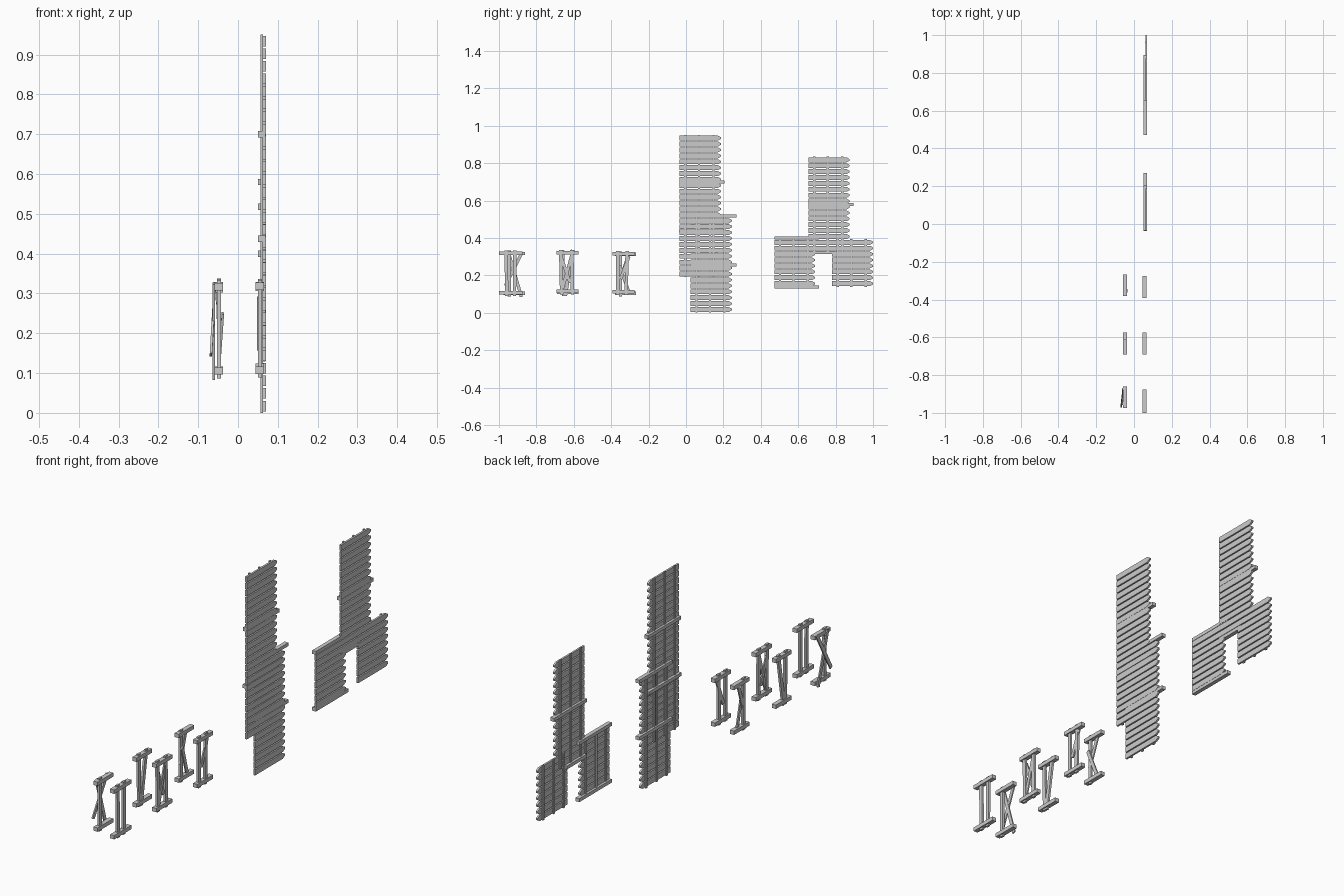
import bpy, bmesh, math
from mathutils import Vector

if "Cube" in bpy.data.objects:
    bpy.data.objects.remove(bpy.data.objects["Cube"])

wood = bpy.data.materials.new("grey_wood")
wood.diffuse_color = (0.6, 0.6, 0.6, 1)
wood.use_nodes = True
wood.node_tree.nodes["Principled BSDF"].inputs["Base Color"].default_value = wood.diffuse_color
GAP = 0.0055


def finish(bm, name):
    bmesh.ops.recalc_face_normals(bm, faces=bm.faces)
    me = bpy.data.meshes.new(name)
    bm.to_mesh(me)
    bm.free()
    me.materials.append(wood)
    ob = bpy.data.objects.new(name, me)
    bpy.context.collection.objects.link(ob)


def prism(bm, x0, x1, outline):
    """Extrude a y-z outline from x0 to x1."""
    a = [bm.verts.new((x0, y, z)) for y, z in outline]
    b = [bm.verts.new((x1, y, z)) for y, z in outline]
    bm.faces.new(a)
    bm.faces.new(b[::-1])
    for i in range(len(a)):
        j = (i + 1) % len(a)
        bm.faces.new((a[i], a[j], b[j], b[i]))


def box(bm, x0, x1, y0, y1, z0, z1):
    prism(bm, x0, x1, [(y0, z0), (y1, z0), (y1, z1), (y0, z1)])


def panel(name, y0, y1, z0, pitch, count, rails=(), extra=()):
    # slats with one pointed end
    bm = bmesh.new()
    for b in [z0 + i * pitch for i in range(count)] + list(extra):
        t = b + pitch - GAP
        prism(bm, 0.061, 0.070, [(y0, b), (y1 - 0.016, b), (y1, b + 0.009),
                                 (y1, t - 0.009), (y1 - 0.016, t), (y0, t)])
    finish(bm, name + "_slats")
    # upright battens behind the slats, ends just past the slats
    z1 = z0 + (count + len(extra)) * pitch - GAP
    bm = bmesh.new()
    for f in (0.14, 0.47, 0.82):
        y = y0 + f * (y1 - y0)
        box(bm, 0.057, 0.063, y - 0.006, y + 0.006, z0 - 0.004, z1 + 0.004)
    finish(bm, name + "_battens")
    # cross rails (centre height, start, end)
    if rails:
        bm = bmesh.new()
        for z, a, b in rails:
            box(bm, 0.050, 0.069, a, b, z - 0.008, z + 0.008)
        finish(bm, name + "_rails")


# tall wall
panel("tall_wall_upper", -0.035, 0.187, 0.194, 0.0316, 24,
      [(0.70, -0.035, 0.207), (0.437, -0.038, 0.20)])
panel("tall_wall_lower", 0.025, 0.245, 0.004, 0.0317, 15,
      [(0.518, 0.025, 0.27), (0.255, 0.025, 0.27)], extra=[0.194 + 9 * 0.0316])
# wall with doorway
panel("door_wall_upper", 0.655, 0.875, 0.332, 0.0315, 16,
      [(0.58, 0.655, 0.895), (0.323, 0.655, 0.80)])
panel("door_wall_left", 0.472, 0.69, 0.143, 0.0315, 8,
      [(0.40, 0.472, 0.71), (0.137, 0.472, 0.71)])
panel("door_wall_right", 0.78, 1.0, 0.143, 0.0315, 8)


def beam(bm, p, q, w=0.018, d=0.01):
    """Straight bar from p to q, w wide in the y-z plane and d deep in x."""
    p, q = Vector(p), Vector(q)
    u = (q - p).normalized()
    s = u.cross(Vector((1, 0, 0))).normalized() * w / 2
    n = s.cross(u).normalized() * d / 2
    a = [bm.verts.new(p + k * s + m * n) for k, m in ((-1, -1), (1, -1), (1, 1), (-1, 1))]
    b = [bm.verts.new(q + k * s + m * n) for k, m in ((-1, -1), (1, -1), (1, 1), (-1, 1))]
    bm.faces.new(a)
    bm.faces.new(b[::-1])
    for i in range(4):
        j = (i + 1) % 4
        bm.faces.new((a[i], a[j], b[j], b[i]))


def frame(name, x, y0, y1, zb, zt, posts, braces=()):
    # top and bottom sills
    bm = bmesh.new()
    for z in (zb, zt):
        box(bm, x - 0.0105, x + 0.0105, y0, y1, z - 0.009, z + 0.009)
    finish(bm, name + "_sills")
    # posts as (bottom y, top y)
    bm = bmesh.new()
    for a, b in posts:
        beam(bm, (x, a, zb - 0.018), (x, b, zt + 0.016))
    finish(bm, name + "_posts")
    # braces as (bottom x offset, y, z, top x offset, y, z)
    if braces:
        bm = bmesh.new()
        for a, b, c, d, e, f in braces:
            beam(bm, (x + a, b, c), (x + d, e, f), 0.017, 0.006)
        finish(bm, name + "_braces")


# frames on the right row
frame("right_frame_near", 0.055, -1.0, -0.875, 0.107, 0.318,
      [(-0.958, -0.962), (-0.917, -0.915)])
frame("right_frame_middle", 0.055, -0.692, -0.575, 0.115, 0.32,
      [(-0.665, -0.67), (-0.607, -0.61)],
      [(0, -0.66, 0.13, 0, -0.61, 0.31), (-0.004, -0.62, 0.16, -0.004, -0.665, 0.29)])
frame("right_frame_far", 0.055, -0.392, -0.275, 0.112, 0.315,
      [(-0.365, -0.365), (-0.32, -0.315)], [(0, -0.35, 0.18, 0, -0.305, 0.30)])
# frames on the left row
frame("left_frame_near", -0.048, -0.975, -0.86, 0.105, 0.317,
      [(-0.945, -0.945)],
      [(-0.013, -0.88, 0.085, -0.013, -0.95, 0.325),
       (-0.02, -0.965, 0.145, -0.010, -0.875, 0.325)])
frame("left_frame_middle", -0.048, -0.69, -0.575, 0.108, 0.32,
      [(-0.655, -0.66), (-0.645, -0.605)])
frame("left_frame_far", -0.048, -0.38, -0.268, 0.105, 0.312,
      [(-0.35, -0.35)],
      [(0, -0.305, 0.11, 0.01, -0.355, 0.25), (0, -0.355, 0.17, -0.005, -0.305, 0.315)])
